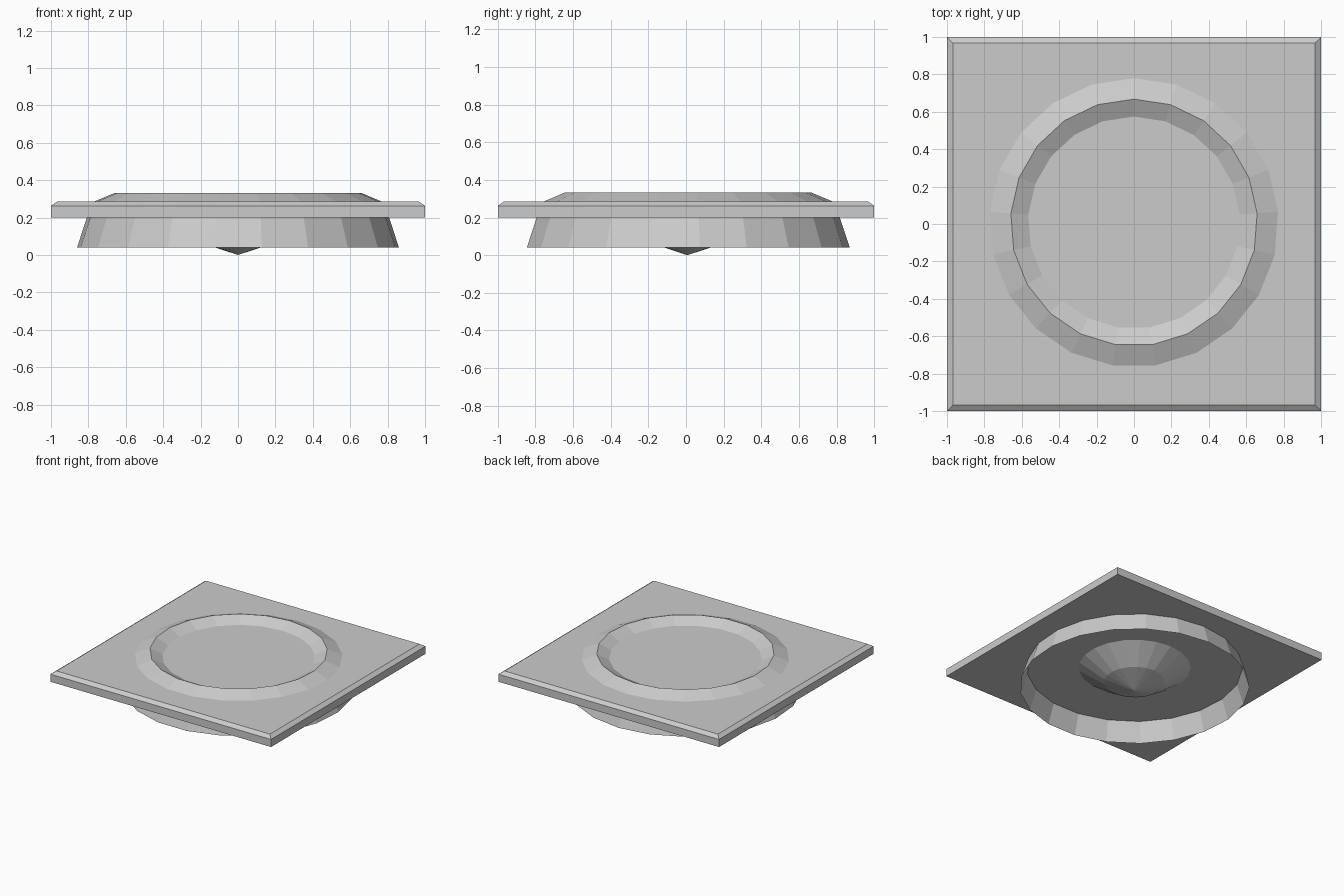
import bpy, bmesh, math

if "Cube" in bpy.data.objects:
    bpy.data.objects.remove(bpy.data.objects["Cube"])

SIDES = 21
CENTRE_Y = 0.0075


def finish(name, bm):
    mesh = bpy.data.meshes.new(name)
    bmesh.ops.recalc_face_normals(bm, faces=bm.faces)
    bm.to_mesh(mesh)
    bm.free()
    obj = bpy.data.objects.new(name, mesh)
    bpy.context.collection.objects.link(obj)
    return obj


def lathe(name, profile, sides=SIDES):
    """Revolve (radius, z) points about z, with a vertex facing +y."""
    bm = bmesh.new()
    rings = []
    for r, z in profile:
        if r == 0:
            rings.append([bm.verts.new((0, CENTRE_Y, z))] * sides)
            continue
        ring = []
        for i in range(sides):
            a = math.pi / 2 + i * math.tau / sides
            ring.append(bm.verts.new((r * math.cos(a), CENTRE_Y + r * math.sin(a), z)))
        rings.append(ring)
    for lo, hi in zip(rings, rings[1:]):
        for i in range(sides):
            j = (i + 1) % sides
            quad = dict.fromkeys((lo[i], lo[j], hi[j], hi[i]))
            bm.faces.new(list(quad))
    return finish(name, bm)


# Square plate with a chamfered top edge
bm = bmesh.new()
loops = []
for half, z in ((1.0, 0.2), (1.0, 0.262), (0.968, 0.285)):
    loops.append([bm.verts.new((sx * half, sy * half, z))
                  for sx, sy in ((-1, -1), (1, -1), (1, 1), (-1, 1))])
for lo, hi in zip(loops, loops[1:]):
    for i in range(4):
        j = (i + 1) % 4
        bm.faces.new((lo[i], lo[j], hi[j], hi[i]))
bm.faces.new(loops[0][::-1])
bm.faces.new(loops[-1])
finish("square_plate", bm)

# Raised ridge on top of the plate
lathe("top_ridge", [(0.772, 0.285), (0.66, 0.332), (0.567, 0.285)])

# Thin flared skirt below the plate
skirt = lathe("lower_skirt", [(0.863, 0.04), (0.81, 0.2)])

# Shallow pointed boss under the centre
lathe("centre_boss", [(0, 0.0), (0.23, 0.075), (0.42, 0.2)])
